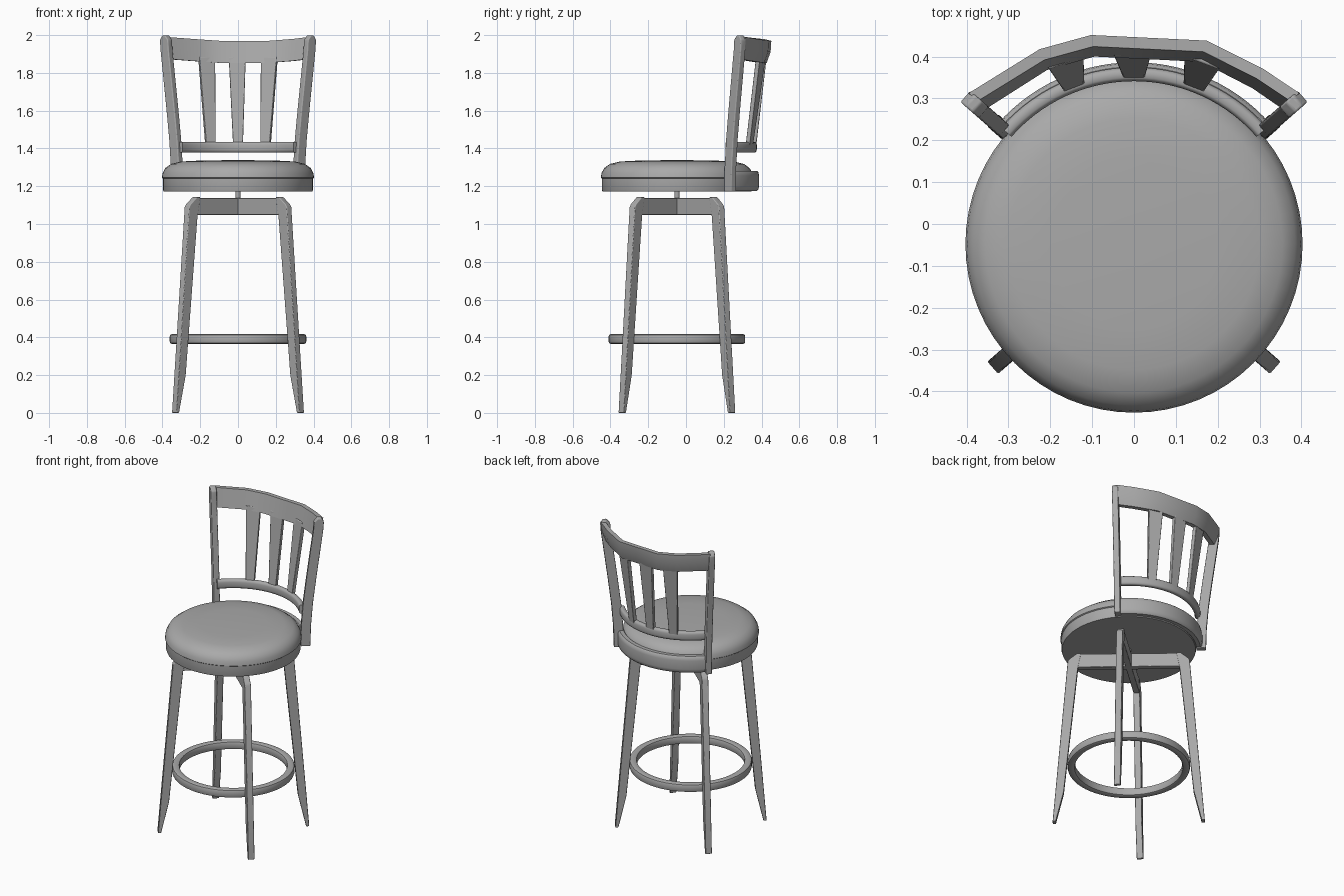
import bpy, bmesh, math
from mathutils import Vector

cube = bpy.data.objects.get("Cube")
if cube:
    bpy.data.objects.remove(cube, do_unlink=True)

CENTRE = Vector((0, -0.048, 0))      # axis of seat and base
SPLAY = math.radians(41.2)           # plan angle of legs and back posts

grey = bpy.data.materials.new("grey")
grey.use_nodes = True
grey.diffuse_color = (0.4, 0.4, 0.4, 1)
grey.node_tree.nodes["Principled BSDF"].inputs["Base Color"].default_value = (0.4, 0.4, 0.4, 1)


def polar(r, angle, z):
    return CENTRE + Vector((r * math.cos(angle), r * math.sin(angle), z))


def loft(name, rings, closed=False, bevel=0.0, smooth=40):
    """Skin a list of equal point rings; cap the ends unless closed."""
    bm = bmesh.new()
    loops = [[bm.verts.new(p) for p in ring] for ring in rings]
    pairs = list(zip(loops, loops[1:]))
    if closed:
        pairs.append((loops[-1], loops[0]))
    else:
        bm.faces.new(loops[0])
        bm.faces.new(loops[-1])
    for a, b in pairs:
        for i in range(len(a)):
            j = (i + 1) % len(a)
            bm.faces.new((a[i], a[j], b[j], b[i]))
    bmesh.ops.recalc_face_normals(bm, faces=bm.faces)
    mesh = bpy.data.meshes.new(name)
    bm.to_mesh(mesh)
    bm.free()
    mesh.materials.append(grey)
    obj = bpy.data.objects.new(name, mesh)
    bpy.context.collection.objects.link(obj)
    bpy.ops.object.select_all(action='DESELECT')
    obj.select_set(True)
    bpy.context.view_layer.objects.active = obj
    bpy.ops.object.shade_smooth_by_angle(angle=math.radians(smooth))
    if bevel:
        mod = obj.modifiers.new("rounded_edges", 'BEVEL')
        mod.width = bevel
        mod.segments = 3
        mod.limit_method = 'ANGLE'
    return obj


def disc(name, profile, steps=64):
    """Stack of circles, given as (radius, height)."""
    return loft(name, [[polar(r, math.tau * i / steps, z) for i in range(steps)]
                       for r, z in profile])


def oval(r, z, width, height, power=0.6, steps=12):
    """Softened rectangle in the radius-height plane."""
    pts = []
    for i in range(steps):
        a = math.tau * (i + 0.5) / steps
        c, s = math.cos(a), math.sin(a)
        pts.append((r + width / 2 * math.copysign(abs(c) ** power, c),
                    z + height / 2 * math.copysign(abs(s) ** power, s)))
    return pts


def arc(name, section, start, end, steps, closed=False):
    count = steps if closed else steps + 1
    angles = [start + (end - start) * i / steps for i in range(count)]
    return loft(name, [[polar(r, a, z) for r, z in section] for a in angles], closed)


def plank(name, outline, angle, thickness, bevel):
    """Radial outline given thickness across its direction."""
    side = Vector((-math.sin(angle), math.cos(angle), 0)) * thickness / 2
    return loft(name, [[polar(r, angle, z) + side * k for r, z in outline]
                       for k in (-1, 1)], bevel=bevel)


# Seat
disc("seat_frame", [(0.394, 1.172), (0.397, 1.18), (0.397, 1.245)])
disc("seat_cushion", [(0.39, 1.235), (0.403, 1.245), (0.399, 1.27), (0.385, 1.296),
                      (0.355, 1.318), (0.3, 1.331), (0.2, 1.336), (0.05, 1.338)])
disc("swivel_post", [(0.014, 1.09), (0.014, 1.175)], 16)

# Legs and the crossed bars joining them
leg = [(0.43, 0), (0.449, 0), (0.36, 1.09), (0.35, 1.105), (0.305, 1.142),
       (0.28, 1.142), (0.3, 1.04), (0.383, 0.2)]
bar = [(-0.31, 1.048), (0.31, 1.048), (0.31, 1.138), (-0.31, 1.138)]
for depth, turn in (("front", -1), ("back", 1)):
    for side, angle in (("left", turn * SPLAY), ("right", math.pi - turn * SPLAY)):
        plank(f"{depth}_{side}_leg", leg, angle, 0.039, 0.004)
    plank(f"{depth}_cross_bar", bar, turn * SPLAY, 0.036, 0.004)

# Foot ring
arc("foot_ring", oval(0.339, 0.391, 0.046, 0.053, 0.5), 0, math.tau, 64, True)

# Back posts, curving outwards as they rise
post_line = [(0.427, 1.172), (0.43, 1.3), (0.442, 1.45), (0.463, 1.62),
             (0.487, 1.8), (0.503, 1.92), (0.507, 1.975)]
outer = [(r + 0.029, z) for r, z in post_line]
inner = [(r - 0.029, z) for r, z in reversed(post_line)]
top = [(0.52, 1.998), (0.498, 1.998)]
for side, angle in (("left", SPLAY), ("right", math.pi - SPLAY)):
    plank(f"{side}_back_post", outer + top + inner, angle, 0.036, 0.005)

# Curved lower rails between the posts
arc("lower_back_rail", oval(0.412, 1.228, 0.046, 0.108, 0.5), SPLAY, math.pi - SPLAY, 28)
arc("middle_back_rail", oval(0.406, 1.407, 0.034, 0.058), SPLAY, math.pi - SPLAY, 28)

# Faceted crest rail, leaning back
crest_line = [(-0.385, 0.303, 1.99), (-0.22, 0.405, 1.978), (-0.1, 0.438, 1.97),
              (0.17, 0.425, 1.97), (0.3, 0.36, 1.98), (0.385, 0.303, 1.99)]
rings = []
for x, y, z in crest_line:
    out = Vector((x, y + 0.1, 0)).normalized() * 0.014
    high = Vector((x, y, z))
    low = Vector((x * 0.97, y - 0.024, z - 0.117))
    mid = (high + low) / 2 + out * 0.3
    rings.append([low - out, mid - out * 1.3, high - out,
                  high + out, mid + out * 1.3, low + out])
loft("crest_rail", rings, smooth=50)

# Tapered slats
for name, bottom, upper in (("left_slat", (0.146, 0.335), (0.166, 0.397)),
                            ("middle_slat", (0, 0.36), (-0.004, 0.415)),
                            ("right_slat", (-0.146, 0.335), (-0.166, 0.397))):
    rings = []
    for (x, y), z, half in ((bottom, 1.415, 0.026), (upper, 1.885, 0.045)):
        out = Vector((x, y + 0.048, 0)).normalized()
        across = Vector((-out.y, out.x, 0)) * half
        out *= 0.012
        p = Vector((x, y, z))
        rings.append([p - across - out, p + across - out, p + across + out, p - across + out])
    loft(name, rings, bevel=0.004)
